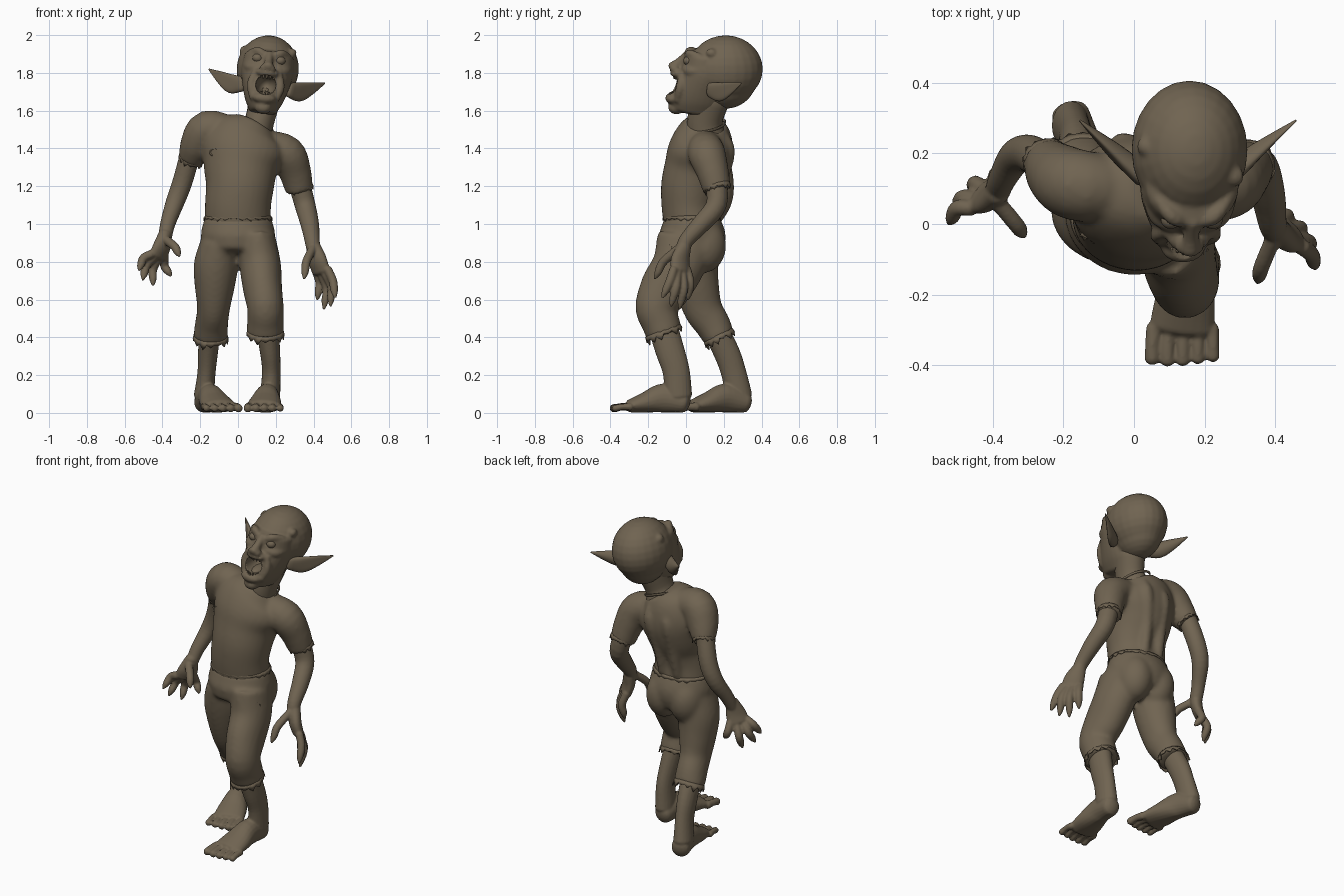
import bpy, bmesh, math
from mathutils import Vector, Matrix

X, Y, Z = Vector((1, 0, 0)), Vector((0, 1, 0)), Vector((0, 0, 1))
mat = bpy.data.materials.new("earth_brown")
mat.diffuse_color = (0.162, 0.127, 0.083, 1)


def frame(t, ref):
    t = t.normalized()
    u = (ref - t * ref.dot(t)).normalized()
    return t, u, t.cross(u)


def catmull(pts, sub=4):
    pts = [Vector(p) for p in pts]
    ext = [pts[0] * 2 - pts[1]] + pts + [pts[-1] * 2 - pts[-2]]
    out = []
    for i in range(len(pts) - 1):
        p0, p1, p2, p3 = ext[i:i + 4]
        for k in range(sub):
            s = k / sub
            out.append(0.5 * (2 * p1 + (p2 - p0) * s + (2 * p0 - 5 * p1 + 4 * p2 - p3) * s * s
                              + (3 * p1 - p0 - 3 * p2 + p3) * s ** 3))
    return out + [pts[-1]]


def loft(bm, pts, ref=X, seg=20, cap=0.6, bend=0):
    """Smooth closed tube through (x, y, z, radius_u, radius_v) stations."""
    pts = [p if len(p) == 5 else (*p, p[3]) for p in pts]
    st = catmull(pts)
    pos = [Vector(p[:3]) for p in st]
    n = len(st)
    rings = []
    for i, p in enumerate(st):
        t = pos[min(i + 1, n - 1)] - pos[max(i - 1, 0)]
        rings.append((pos[i], t.normalized(), max(p[3], .002), max(p[4], .002)))

    def rounded(ring, sign):
        c, t, a, b = ring
        return [(c + t * sign * cap * min(a, b) * math.sin(q), t, a * math.cos(q), b * math.cos(q))
                for q in (0.5, 1.0, 1.4)]
    rings = rounded(rings[0], -1)[::-1] + rings + rounded(rings[-1], 1)
    loops = []
    for c, t, a, b in rings:
        _, u, v = frame(t, ref)
        loops.append([bm.verts.new(c + u * a * math.cos(q) + v * (b * math.sin(q) + bend * a * math.cos(q) ** 2))
                      for q in (2 * math.pi * k / seg for k in range(seg))])
    for l0, l1 in zip(loops, loops[1:]):
        for k in range(seg):
            m = (k + 1) % seg
            bm.faces.new((l0[k], l0[m], l1[m], l1[k]))
    bm.faces.new(loops[0][::-1])
    bm.faces.new(loops[-1])


def ball(bm, c, r):
    bmesh.ops.create_uvsphere(bm, u_segments=24, v_segments=14, radius=1,
                              matrix=Matrix.Translation(c) @ Matrix.Diagonal((*r, 1)))


def finish(bm, name, voxel=0, smooth=0, matrix=None, cutter=None):
    if matrix:
        bm.transform(matrix)
    bmesh.ops.recalc_face_normals(bm, faces=bm.faces)
    for f in bm.faces:
        f.smooth = True
    me = bpy.data.meshes.new(name)
    bm.to_mesh(me)
    bm.free()
    me.materials.append(mat)
    ob = bpy.data.objects.new(name, me)
    bpy.context.collection.objects.link(ob)
    if voxel:
        m = ob.modifiers.new("fuse", 'REMESH')
        m.mode, m.voxel_size, m.use_smooth_shade = 'VOXEL', voxel, True
    if cutter:
        m = ob.modifiers.new("cut", 'BOOLEAN')
        m.operation, m.object, m.solver = 'DIFFERENCE', cutter, 'EXACT'
    if smooth:
        m = ob.modifiers.new("soften", 'SMOOTH')
        m.factor, m.iterations = 0.5, smooth
    return ob


def tatter(name, c, axis, a, b, length=0.02, depth=0.02, teeth=14):
    """Ragged cloth edge around an axis."""
    bm = bmesh.new()
    t, u, v = frame(Vector(axis), X)
    n = teeth * 2
    loops = [[], []]
    for k in range(n):
        q = 2 * math.pi * k / n
        r = u * a * math.cos(q) + v * b * math.sin(q)
        loops[0].append(bm.verts.new(Vector(c) + r * 0.97 - t * length))
        jag = depth * (k % 2) * (0.6 + 0.4 * math.sin(k * 2.3))
        loops[1].append(bm.verts.new(Vector(c) + r * 1.02 + t * jag))
    for k in range(n):
        m = (k + 1) % n
        bm.faces.new((loops[0][k], loops[0][m], loops[1][m], loops[1][k]))
    ob = finish(bm, name)
    ob.modifiers.new("thick", 'SOLIDIFY').thickness = 0.006


# Shirt: leaning torso, sleeves, back ridges
bm = bmesh.new()
loft(bm, [(0, .03, 1.0, .175, .147), (0, .02, 1.1, .175, .15), (.01, .03, 1.2, .18, .163),
          (.015, .06, 1.3, .198, .174), (.03, .08, 1.39, .222, .174), (.055, .095, 1.47, .2, .15),
          (.085, .105, 1.53, .11, .11)], cap=.1, seg=32)
loft(bm, [(-.04, .1, 1.48, .09), (-.16, .11, 1.5, .102), (-.215, .14, 1.42, .092), (-.25, .18, 1.34, .068)], Y, cap=.1)
loft(bm, [(.15, .1, 1.41, .09), (.255, .11, 1.37, .1), (.3, .14, 1.28, .087), (.325, .165, 1.18, .074)], Y, cap=.1)
for s in (-1, 1):
    loft(bm, [(s * .05, .15, 1.05, .03), (s * .05 + .01, .185, 1.22, .035), (s * .06 + .03, .22, 1.38, .04),
              (s * .05 + .05, .2, 1.46, .03)])
finish(bm, "shirt", .012, 6)
tatter("shirt_hem", (0, .03, 1.03), (0, 0, -1), .18, .152, .015, .015, 24)
tatter("right_sleeve_hem", (-.25, .18, 1.34), (-.4, .5, -1), .067, .067)
tatter("left_sleeve_hem", (.325, .165, 1.19), (.2, .2, -1), .074, .074)
tatter("collar", (.093, .108, 1.525), (.33, -.2, 1), .1, .105, .012, 0)
tatter("shirt_tear", (-.12, -.045, 1.38), (-.4, -.9, 0), .035, .022, .02, .01, 7)
tatter("trouser_tear", (.187, -.085, .86), (.7, -.7, 0), .028, .035, .02, .01, 7)

# Trousers: pelvis, buttocks, two bent legs
bm = bmesh.new()
loft(bm, [(0, .03, 1.03, .178, .148), (0, .033, .94, .197, .178), (0, .025, .86, .175, .165)], cap=.2, seg=32)
for s in (-1, 1):
    ball(bm, (s * .08, .09, .885), (.105, .123, .145))
loft(bm, [(.1, .0, .92, .1, .155), (.118, -.04, .78, .11, .14), (.13, -.11, .66, .104, .135),
          (.145, -.16, .56, .097, .11), (.145, -.135, .48, .097, .102), (.145, -.115, .42, .1, .098)], cap=.1)
loft(bm, [(-.1, .03, .9, .1, .14), (-.117, .04, .78, .118, .13), (-.124, .06, .66, .105, .117),
          (-.13, .09, .55, .087, .104), (-.14, .14, .47, .088, .095), (-.145, .175, .4, .093, .085)], cap=.1)
finish(bm, "trousers", .012, 10)
tatter("left_trouser_hem", (.145, -.117, .42), (0, .4, -1), .099, .102, .02, .03)
tatter("right_trouser_hem", (-.145, .178, .395), (0, .5, -1), .093, .087, .02, .03)


# Lower legs with bare five-toed feet
def lower_leg(name, shin, heel, angle, side):
    bm = bmesh.new()
    loft(bm, [(0, -.045, .055, .054, .057), (-side * .01, -.15, .078, .064, .078),
              (-side * .02, -.25, .055, .085, .055), (-side * .03, -.33, .036, .092, .036)], cap=.6)
    for i in range(5):
        x = side * (-.113 + i * .043)
        r = .024 - i * .001
        y = -.424 + abs(i - 1.5) * .005
        loft(bm, [(x * .95, -.33, .032, r), (x, y + .04, .032, r * .85), (x, y, .024, r * .95)], seg=12, cap=.8)
    bm.transform(Matrix.Translation(heel) @ Matrix.Rotation(angle, 4, 'Z'))
    loft(bm, shin)
    for v in bm.verts:
        v.co.z = max(v.co.z, .003)
    finish(bm, name, .0065, 3)


lower_leg("left_lower_leg", [(.15, -.13, .48, .063, .078), (.169, -.085, .33, .054, .077),
          (.176, -.052, .22, .049, .072), (.17, -.04, .09, .054, .073)], (.165, .035, 0), 0, 1)
lower_leg("right_lower_leg", [(-.145, .14, .47, .058, .068), (-.159, .215, .32, .053, .069),
          (-.167, .253, .21, .048, .067), (-.18, .28, .09, .054, .071)], (-.19, .357, 0), .2, -1)


# Arms with clawed hands; the knuckles spread along the given direction
def arm(name, path, palm, spread, fingers):
    bm = bmesh.new()
    loft(bm, path, Y)
    loft(bm, palm, Vector(spread))
    for a, b, c in fingers:
        a, b, c = Vector(a), Vector(b), Vector(c)
        loft(bm, [(*a, .023), (*b, .023), (*(b.lerp(c, .6)), .02), (*c, .007)], Y, seg=12)
    finish(bm, name, .0065, 2)


arm("right_arm", [(-.25, .17, 1.38, .054), (-.295, .2, 1.22, .053), (-.335, .19, 1.11, .049),
                  (-.372, .13, 1.0, .04), (-.388, .09, .92, .036)],
    [(-.385, .09, .95, .036, .034), (-.403, .08, .88, .058, .034), (-.425, .08, .83, .062, .03)], (-1, -1, 0),
    [((-.46, .045, .84), (-.5, .045, .82), (-.525, .0, .755)), ((-.44, .065, .83), (-.485, .075, .78), (-.505, .03, .705)),
     ((-.415, .09, .83), (-.45, .115, .76), (-.45, .08, .675)), ((-.39, .11, .84), (-.39, .14, .78), (-.355, .12, .725)),
     ((-.385, .06, .92), (-.335, .0, .88), (-.31, -.035, .83))])
arm("left_arm", [(.32, .16, 1.23, .058), (.355, .16, 1.1, .055), (.38, .08, 1.0, .049),
                 (.393, -.0, .91, .04), (.402, -.02, .85, .037)],
    [(.4, -.01, .88, .04, .036), (.42, -.03, .81, .06, .036), (.44, -.03, .75, .062, .032)], (1, -1, 0),
    [((.475, -.065, .76), (.502, -.085, .7), (.515, -.125, .61)), ((.455, -.045, .75), (.495, -.052, .67), (.49, -.08, .565)),
     ((.435, -.02, .75), (.47, -.012, .66), (.455, -.035, .55)), ((.41, .005, .76), (.432, .022, .69), (.42, .01, .6)),
     ((.395, -.04, .87), (.362, -.12, .8), (.35, -.165, .71))])

# Head, modelled upright then tilted sideways
tilt = Matrix.Translation((.155, .15, 1.8)) @ Matrix.Rotation(.12, 4, 'Y')
bm = bmesh.new()
ball(bm, (0, -.2, -.065), (.054, .12, .055))
for s in (-1, 1):
    ball(bm, (s * .06, -.185, .072), (.038, .035, .022))
    ball(bm, (s * .013, -.25, .012), (.008, .02, .01))
holes = finish(bm, "face_hollows_cutter", matrix=tilt)
holes.hide_render = True
holes.display_type = 'WIRE'

bm = bmesh.new()
ball(bm, (0, .06, .02), (.165, .197, .179))
ball(bm, (0, .06, -.03), (.135, .165, .16))
loft(bm, [(0, -.04, .09, .132, .12), (0, -.05, .0, .138, .132), (0, -.075, -.08, .122, .142),
          (0, -.095, -.15, .1, .145), (0, -.105, -.205, .072, .13)], cap=.25, seg=28)
ball(bm, (0, -.215, -.135), (.064, .045, .032))
ball(bm, (0, -.2, -.185), (.045, .045, .035))
ball(bm, (0, -.175, -.0), (.066, .06, .028))
loft(bm, [(0, -.14, .1, .022), (0, -.185, .06, .022), (0, -.222, .03, .029)])
for s in (-1, 1):
    ball(bm, (s * .022, -.21, .025), (.02, .025, .018))
    loft(bm, [(s * .02, -.145, .09, .016), (s * .06, -.13, .11, .022), (s * .1, -.08, .1, .016)], Y)
    loft(bm, [(s * .05, -.16, .03, .016), (s * .09, -.125, .02, .028), (s * .118, -.05, .03, .022)], Y)
    loft(bm, [(s * .062, -.17, .0, .018), (s * .077, -.18, -.07, .024), (s * .058, -.195, -.14, .02)])
ball(bm, (.115, -.015, .12), (.028, .03, .024))
ball(bm, (-.13, .07, .1), (.03, .03, .03))
finish(bm, "head", .008, 5, tilt, holes)

# Eyes, teeth and tongue
bm = bmesh.new()
for s in (-1, 1):
    ball(bm, (s * .06, -.138, .072), (.028, .026, .024))
finish(bm, "eyes", matrix=tilt)
bm = bmesh.new()
for i in range(5):
    x = (i - 2) * .018
    y = -.212 + abs(i - 2) * .006
    loft(bm, [(x, y, -.008, .009), (x, y, -.03, .004)], seg=8)
    loft(bm, [(x, y - .02, -.13, .009), (x, y - .02, -.103, .004)], seg=8)
finish(bm, "teeth", matrix=tilt)
bm = bmesh.new()
ball(bm, (0, -.13, -.115), (.035, .07, .02))
finish(bm, "tongue", matrix=tilt)

# Pointed cupped ears
bm = bmesh.new()
for s in (-1, 1):
    loft(bm, [(s * .12, -.015, -.075, .04, .03), (s * .175, .035, -.08, .05, .026),
              (s * .235, .085, -.055, .034, .016), (s * .308, .143, -.018, .004, .003)], Z, bend=s * .25)
finish(bm, "ears", matrix=tilt)

# Neck
bm = bmesh.new()
loft(bm, [(.09, .105, 1.48, .092, .1), (.115, .1, 1.55, .078, .093), (.145, .13, 1.67, .085, .105)])
finish(bm, "neck")
